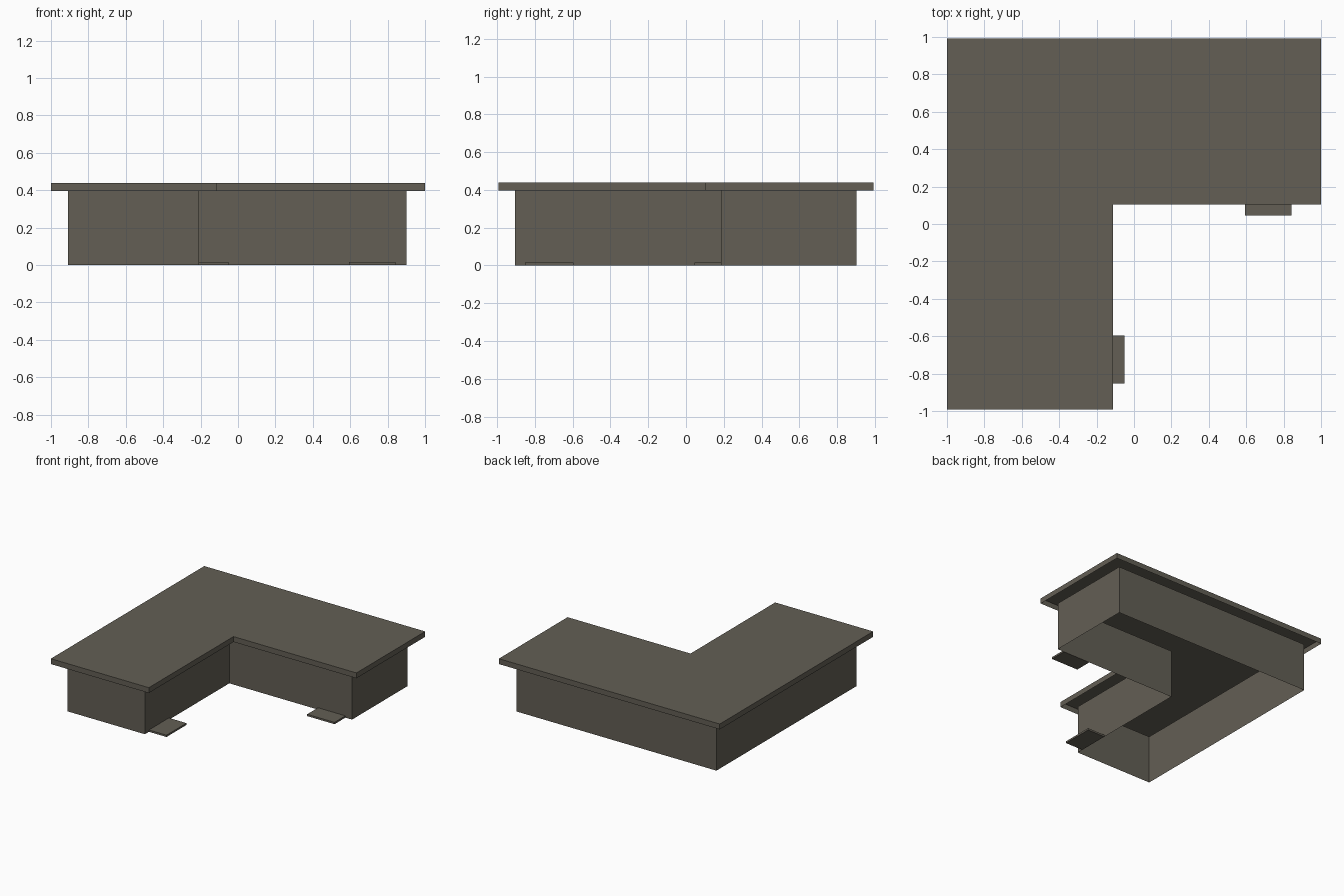
import bpy, bmesh

if "Cube" in bpy.data.objects:
    bpy.data.objects.remove(bpy.data.objects["Cube"])

# One flat colour for the whole model
mat = bpy.data.materials.new("dark warm grey")
mat.diffuse_color = (0.125, 0.114, 0.090, 1.0)
mat.use_nodes = True
mat.node_tree.nodes["Principled BSDF"].inputs["Base Color"].default_value = mat.diffuse_color


def l_outline(x0, x1, y0, y1, xi, yi):
    """Counter-clockwise L outline with its notch at the front right."""
    return [(x0, y0), (xi, y0), (xi, yi), (x1, yi), (x1, y1), (x0, y1)]


def rect(x0, x1, y0, y1):
    return [(x0, y0), (x1, y0), (x1, y1), (x0, y1)]


def prism(name, outline, z0, z1, top=True, bottom=True):
    """Extrude an outline upward, with optional caps, as a shell."""
    bm = bmesh.new()
    low = [bm.verts.new((x, y, z0)) for x, y in outline]
    high = [bm.verts.new((x, y, z1)) for x, y in outline]
    n = len(outline)
    for i in range(n):
        j = (i + 1) % n
        bm.faces.new((low[i], low[j], high[j], high[i]))
    if top:
        bm.faces.new(high)
    if bottom:
        bm.faces.new(low[::-1])
    mesh = bpy.data.meshes.new(name)
    bm.to_mesh(mesh)
    bm.free()
    mesh.materials.append(mat)
    obj = bpy.data.objects.new(name, mesh)
    bpy.context.collection.objects.link(obj)
    return obj


# Walls, open underneath
prism("walls", l_outline(-0.908, 0.902, -0.905, 0.903, -0.209, 0.186),
      0.0, 0.396, top=False, bottom=False)

# Overhanging flat roof: a cap with a rim, open underneath
prism("roof_cap", l_outline(-1.0, 1.0, -0.992, 0.992, -0.113, 0.103),
      0.396, 0.44, bottom=False)

# Low doorsteps in the inner corner
prism("doorstep_right_wing", rect(0.594, 0.842, 0.046, 0.186), 0.0, 0.015)
prism("doorstep_front_wing", rect(-0.209, -0.05, -0.853, -0.595), 0.0, 0.015)
